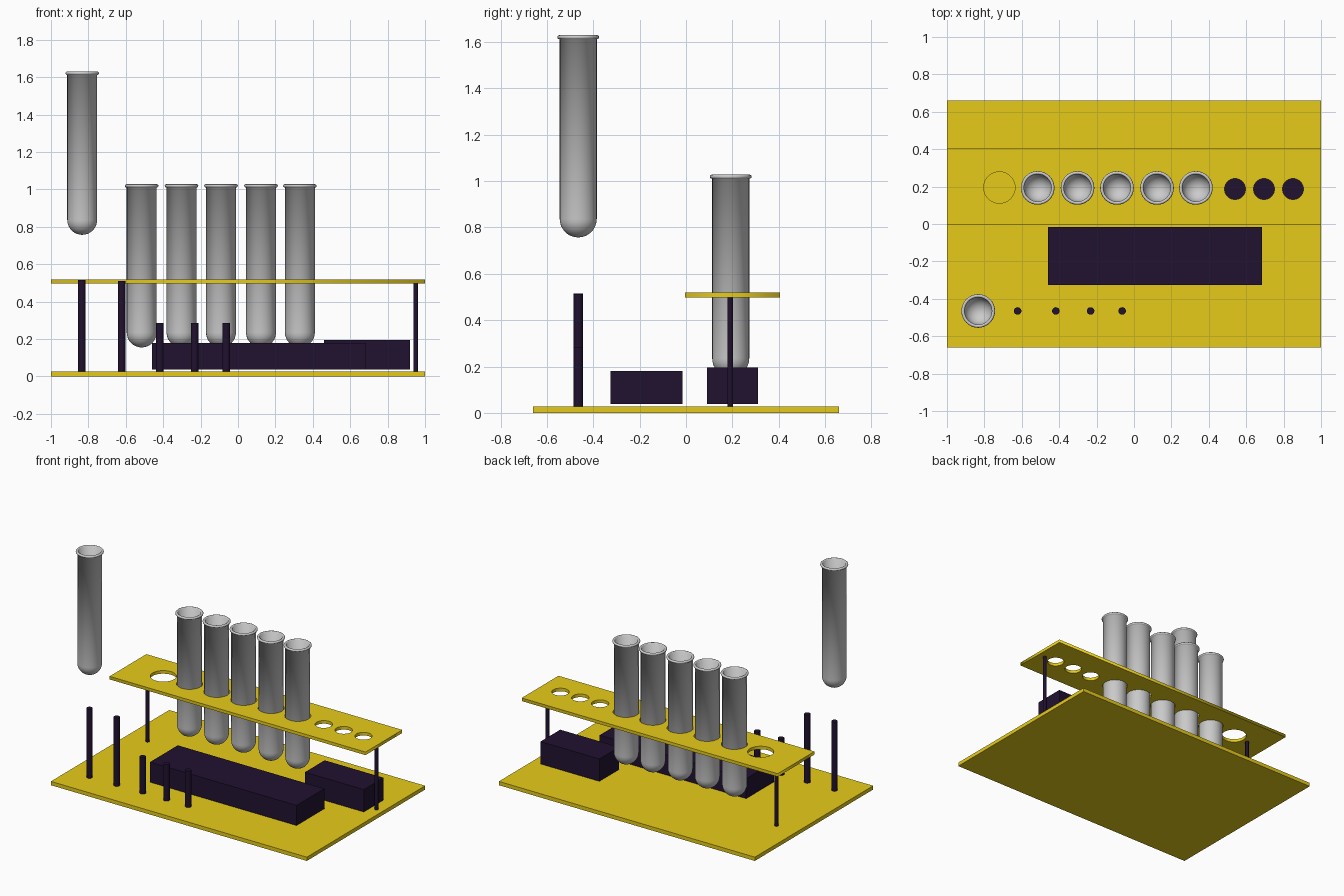
import bpy, bmesh, math

if "Cube" in bpy.data.objects:
    bpy.data.objects.remove(bpy.data.objects["Cube"])


def material(name, rgb):
    m = bpy.data.materials.new(name)
    m.diffuse_color = (*rgb, 1)
    m.use_nodes = True
    m.node_tree.nodes["Principled BSDF"].inputs["Base Color"].default_value = m.diffuse_color
    return m


yellow = material("yellow", (0.8, 0.6, 0.01))
dark = material("dark", (0.015, 0.006, 0.03))


def box(name, x0, x1, y0, y1, z0, z1, mat):
    bpy.ops.mesh.primitive_cube_add(size=1, location=((x0 + x1) / 2, (y0 + y1) / 2, (z0 + z1) / 2))
    o = bpy.context.object
    o.name = name
    o.scale = (x1 - x0, y1 - y0, z1 - z0)
    bpy.ops.object.transform_apply(location=False, rotation=False, scale=True)
    o.data.materials.append(mat)
    return o


def rod(name, x, y, r, z0, z1):
    bpy.ops.mesh.primitive_cylinder_add(vertices=24, radius=r, depth=z1 - z0, location=(x, y, (z0 + z1) / 2))
    o = bpy.context.object
    o.name = name
    o.data.materials.append(dark)
    bpy.ops.object.shade_smooth_by_angle()


# base board and the two dark blocks
box("base_board", -1, 1, -0.66, 0.66, 0, 0.027, yellow)
box("front_block", -0.46, 0.685, -0.325, -0.015, 0.038, 0.18, dark)
box("rear_block", 0.46, 0.92, 0.09, 0.31, 0.038, 0.196, dark)

# shelf: flat outline with round holes, extruded
tube_x = [-0.515, -0.302, -0.091, 0.123, 0.331]
row_y = 0.195
curve = bpy.data.curves.new("shelf", 'CURVE')
curve.dimensions = '2D'
curve.fill_mode = 'BOTH'
curve.extrude = 0.011


def outline(points):
    s = curve.splines.new('POLY')
    s.points.add(len(points) - 1)
    for p, (x, y) in zip(s.points, points):
        p.co = (x, y, 0, 1)
    s.use_cyclic_u = True


def circle(cx, cy, r, n=32):
    outline([(cx + r * math.cos(2 * math.pi * i / n), cy + r * math.sin(2 * math.pi * i / n)) for i in range(n)])


outline([(-1, -0.005), (1, -0.005), (1, 0.405), (-1, 0.405)])
for x in [-0.72] + tube_x:
    circle(x, row_y, 0.084)
for x in (0.54, 0.695, 0.85):
    circle(x, 0.187, 0.056)
shelf = bpy.data.objects.new("shelf", curve)
bpy.context.collection.objects.link(shelf)
shelf.location.z = 0.508
bpy.ops.object.select_all(action='DESELECT')
shelf.select_set(True)
bpy.context.view_layer.objects.active = shelf
bpy.ops.object.convert(target='MESH')
shelf = bpy.context.object
shelf.data.materials.clear()
shelf.data.materials.append(yellow)

# shelf legs and drying pegs
rod("left_leg", -0.84, 0.19, 0.012, 0.02, 0.5)
rod("right_leg", 0.95, 0.19, 0.012, 0.02, 0.5)
for x, top in [(-0.835, 0.515), (-0.622, 0.51), (-0.418, 0.285), (-0.232, 0.285), (-0.063, 0.285)]:
    rod("peg", x, -0.465, 0.02, 0.025, top)

# test tube: lathed hollow profile with round bottom and rolled lip
R, r, H = 0.08, 0.073, 0.873
arc = [math.pi / 2 * i / 8 for i in range(9)]
profile = [(R * math.sin(a), R - R * math.cos(a)) for a in arc]
profile += [(R, H - 0.018)]
profile += [(R + 0.01 * math.sin(t), H - 0.009 - 0.009 * math.cos(t))
            for t in [math.pi * i / 6 for i in range(1, 6)]]
profile += [(R, H), (r, H - 0.004)]
profile += [(r * math.sin(a), R - r * math.cos(a)) for a in reversed(arc)]

bm = bmesh.new()
vs = [bm.verts.new((x, 0, z)) for x, z in profile]
es = [bm.edges.new(p) for p in zip(vs, vs[1:])]
bmesh.ops.spin(bm, geom=vs + es, axis=(0, 0, 1), cent=(0, 0, 0), angle=2 * math.pi, steps=32)
bmesh.ops.remove_doubles(bm, verts=bm.verts, dist=1e-4)
bmesh.ops.recalc_face_normals(bm, faces=bm.faces)
for f in bm.faces:
    f.smooth = True
tube = bpy.data.meshes.new("test_tube")
bm.to_mesh(tube)
bm.free()

# five tubes in the rack and one lifted above the tall peg
for x, y, z in [(x, row_y - 0.002, 0.155) for x in tube_x] + [(-0.833, -0.465, 0.757)]:
    o = bpy.data.objects.new("test_tube", tube)
    o.location = (x, y, z)
    bpy.context.collection.objects.link(o)
